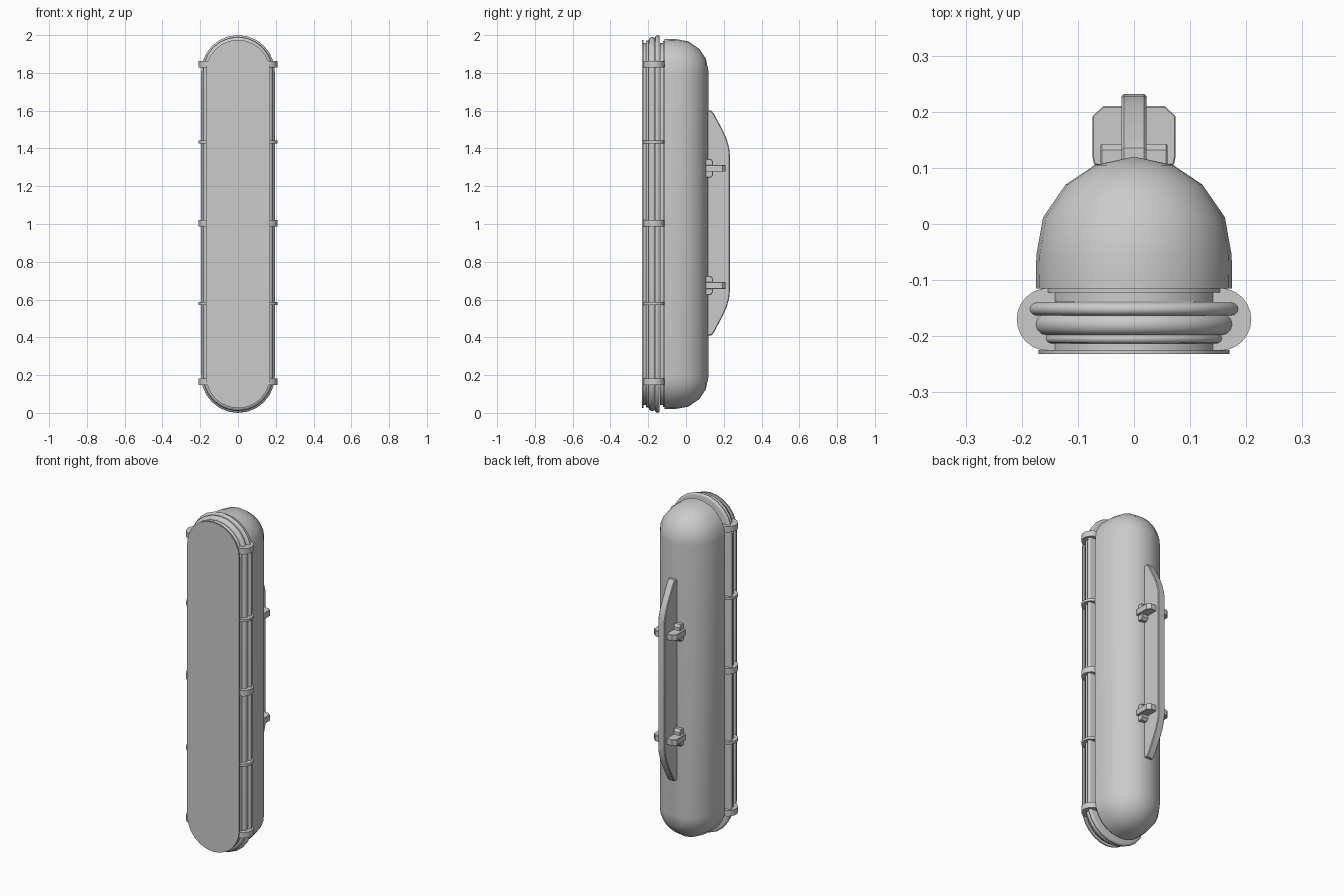
import bpy, bmesh, math
from mathutils import Vector

if "Cube" in bpy.data.objects:
    bpy.data.objects.remove(bpy.data.objects["Cube"])

grey = bpy.data.materials.new("neutral grey")
grey.diffuse_color = (0.6, 0.6, 0.6, 1)
grey.use_nodes = True
grey.node_tree.nodes["Principled BSDF"].inputs["Base Color"].default_value = grey.diffuse_color

MID_Z, HALF = 1.0, 0.805   # centre height and half the straight length
SEG = 12                   # facets in each rounded end


def finish(bm, name, angle=40):
    """Turn a bmesh into a named, shaded object."""
    bmesh.ops.remove_doubles(bm, verts=bm.verts, dist=1e-5)
    bmesh.ops.recalc_face_normals(bm, faces=bm.faces)
    me = bpy.data.meshes.new(name)
    bm.to_mesh(me)
    bm.free()
    me.materials.append(grey)
    me.shade_smooth()
    me.set_sharp_from_angle(angle=math.radians(angle))
    ob = bpy.data.objects.new(name, me)
    bpy.context.collection.objects.link(ob)
    return ob


def capsule_ring(bm, r, y):
    pts = []
    for start, cz in ((0, MID_Z + HALF), (math.pi, MID_Z - HALF)):
        for i in range(SEG + 1):
            a = start + math.pi * i / SEG
            pts.append(bm.verts.new((r * math.cos(a), y, cz + r * math.sin(a))))
    return pts


def capsule_loft(name, profile):
    """Loft capsule outlines through (radius, y) pairs."""
    bm = bmesh.new()
    rings = [capsule_ring(bm, r, y) for r, y in profile]
    n = len(rings[0])
    for a, b in zip(rings, rings[1:]):
        for i in range(n):
            j = (i + 1) % n
            bm.faces.new((a[i], a[j], b[j], b[i]))
    for ring, (r, y) in ((rings[0], profile[0]), (rings[-1], profile[-1])):
        if r > 0:
            bm.faces.new(ring)
    bmesh.ops.dissolve_degenerate(bm, dist=1e-5, edges=bm.edges)
    return finish(bm, name)


def prism(name, pts, depth, bevel=0.0):
    """Extrude a closed 3D polygon along a vector."""
    bm = bmesh.new()
    face = bm.faces.new([bm.verts.new(p) for p in pts])
    ext = bmesh.ops.extrude_face_region(bm, geom=[face], use_keep_orig=True)
    moved = [v for v in ext["geom"] if isinstance(v, bmesh.types.BMVert)]
    bmesh.ops.translate(bm, vec=Vector(depth), verts=moved)
    bmesh.ops.recalc_face_normals(bm, faces=bm.faces)
    if bevel:
        edges = [e for e in bm.edges if e.calc_face_angle(0) > 1.0]
        bmesh.ops.bevel(bm, geom=edges, offset=bevel, segments=1, affect='EDGES')
    return finish(bm, name, 30)


def bead(r, y0, y1, bulge):
    """Rounded bead profile with outer radius r between y0 and y1."""
    out = []
    for i in range(7):
        a = math.pi * i / 6
        out.append((r - bulge + bulge * math.sin(a),
                    (y0 + y1) / 2 - (y1 - y0) / 2 * math.cos(a)))
    return out


# Domed rear housing with a stepped front lip
capsule_loft("housing", [(0.153, -0.138), (0.153, -0.122), (0.165, -0.122),
                         (0.165, -0.115), (0.175, -0.115), (0.175, -0.098),
                         (0.174, -0.055), (0.162, 0.012), (0.122, 0.07),
                         (0.07, 0.105), (0.0, 0.12)])

# Stacked rim beads and front cover
capsule_loft("rear_bead", bead(0.195, -0.163, -0.140, 0.012))
capsule_loft("middle_bead", bead(0.185, -0.198, -0.160, 0.018))
capsule_loft("front_bead", bead(0.168, -0.213, -0.195, 0.010))
capsule_loft("front_cover", [(0.17, -0.232), (0.17, -0.225), (0.153, -0.225),
                             (0.153, -0.205)])

# Round clips along both edges, alternating thick and thin
for k, (z, h) in enumerate(((0.165, 0.034), (0.58, 0.015), (1.005, 0.034),
                            (1.435, 0.015), (1.845, 0.034))):
    for side, label in ((-1, "left"), (1, "right")):
        circle = [(side * 0.153 + 0.056 * math.cos(t), -0.170 + 0.056 * math.sin(t),
                   z - h / 2) for t in (math.tau * i / 24 for i in range(24))]
        prism(f"clip_{label}_{k + 1}", circle, (0, 0, h))

# Tapered fin on the back
half_fin = [(0.09, 0.595), (0.135, 0.595), (0.15, 0.575), (0.195, 0.49),
            (0.215, 0.445), (0.228, 0.40), (0.232, 0.365)]
outline = half_fin + [(y, -z) for y, z in reversed(half_fin)]
prism("back_fin", [(-0.022, y, 1.005 + z) for y, z in outline], (0.044, 0, 0), 0.004)

# Cross brackets through the fin: mounting block and chamfered arm
for z, label in ((0.675, "lower"), (1.295, "upper")):
    half_block = [(0.095, 0.05), (0.132, 0.05), (0.143, 0.036)]
    block = half_block + [(y, -h) for y, h in reversed(half_block)]
    prism(f"bracket_block_{label}", [(-0.06, y, z + h) for y, h in block],
          (0.12, 0, 0), 0.003)
    half_arm = [(0.071, 0.105), (0.074, 0.12), (0.074, 0.192), (0.055, 0.21)]
    arm = half_arm + [(-x, y) for x, y in reversed(half_arm)]
    prism(f"bracket_arm_{label}", [(x, y, z - 0.018) for x, y in arm],
          (0, 0, 0.036), 0.002)
